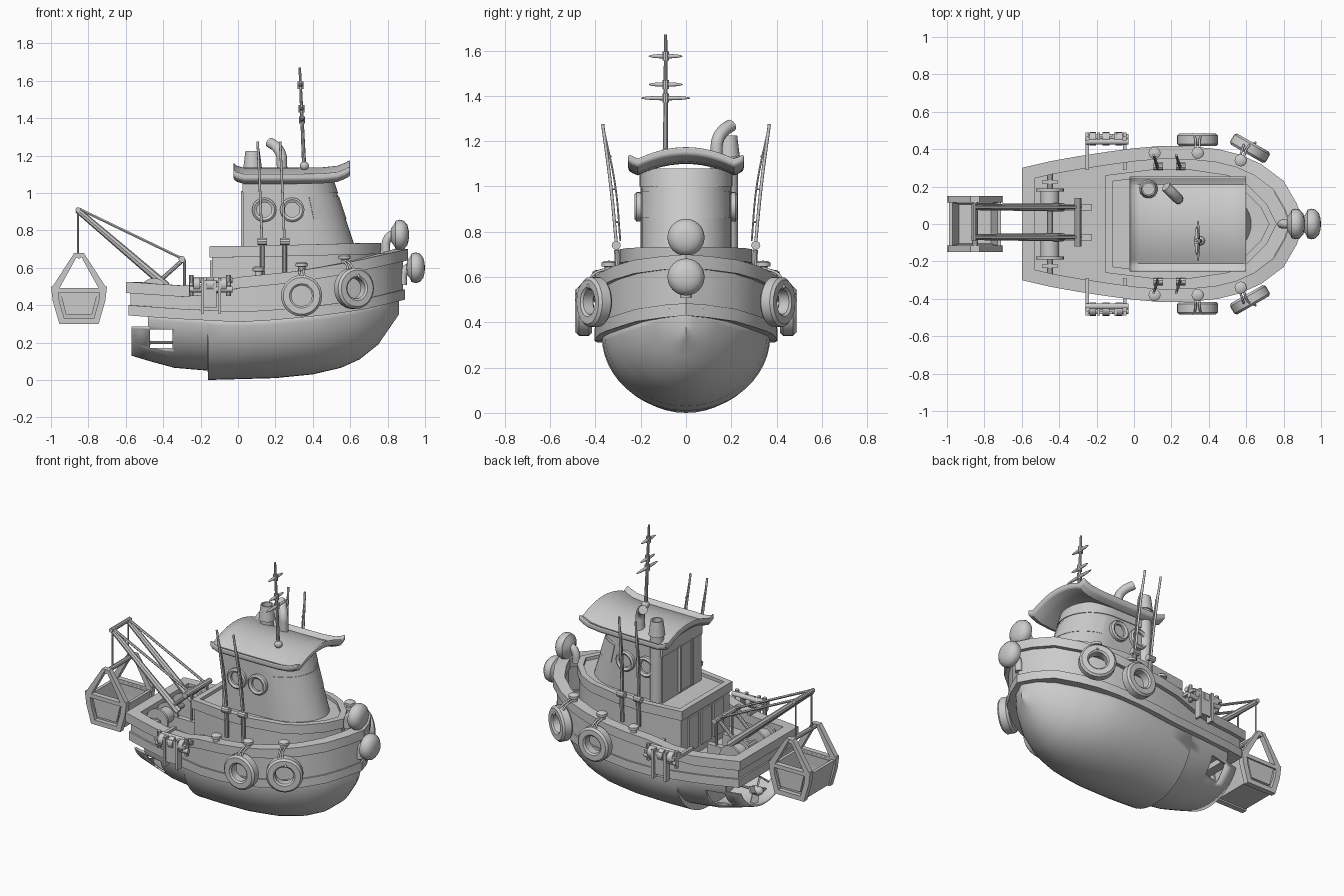
import bpy, bmesh
from math import sin, cos, pi, radians
from mathutils import Vector, Matrix

if "Cube" in bpy.data.objects:
    bpy.data.objects.remove(bpy.data.objects["Cube"])

def mesh(name, verts, faces, angle=35):
    bm = bmesh.new()
    vs = [bm.verts.new(v) for v in verts]
    for f in faces:
        bm.faces.new([vs[i] for i in f])
    bmesh.ops.remove_doubles(bm, verts=bm.verts, dist=1e-5)
    bmesh.ops.recalc_face_normals(bm, faces=bm.faces)
    me = bpy.data.meshes.new(name)
    bm.to_mesh(me)
    bm.free()
    me.shade_smooth()
    me.set_sharp_from_angle(angle=radians(angle))
    ob = bpy.data.objects.new(name, me)
    bpy.context.collection.objects.link(ob)
    return ob

def loft(name, secs, closed=True, caps=True, loop=False, angle=35):
    n, m = len(secs[0]), len(secs)
    faces = []
    for i in range(m if loop else m - 1):
        for j in range(n if closed else n - 1):
            a, b, k = i * n, (i + 1) % m * n, (j + 1) % n
            faces.append((a + j, a + k, b + k, b + j))
    if caps and not loop:
        faces += [tuple(range(n)), tuple(range((m - 1) * n, m * n))]
    return mesh(name, [p for s in secs for p in s], faces, angle)

def lathe(name, prof, loc, axis=(0, 0, 1), n=24, ring=False):
    q, c = Vector(axis).to_track_quat('Z', 'Y'), Vector(loc)
    secs = [[c + q @ Vector((r * cos(2*pi*i/n), r * sin(2*pi*i/n), h)) for r, h in prof] for i in range(n)]
    return loft(name, secs, closed=ring, loop=True)

def bar(name, p, q, r, r2=None, n=10):
    d = Vector(q) - Vector(p)
    return lathe(name, [(0, 0), (r, 0), (r if r2 is None else r2, d.length), (0, d.length)], p, d, n)

def ball(name, loc, r, h, axis=(0, 0, 1)):
    return lathe(name, [(r * sin(pi*i/10), -h * cos(pi*i/10)) for i in range(11)], loc, axis, 20)

def box(name, c, s, rot=None):
    M = Matrix.Translation(c) @ (rot or Matrix()).to_4x4()
    secs = [[M @ Vector((x*s[0]/2, y*s[1]/2, z*s[2]/2)) for x, y in ((-1,-1),(1,-1),(1,1),(-1,1))] for z in (-1, 1)]
    return loft(name, secs)

def pipe(name, pts, r):
    cu = bpy.data.curves.new(name, 'CURVE')
    cu.dimensions, cu.bevel_depth, cu.bevel_resolution, cu.use_fill_caps = '3D', r, 3, True
    sp = cu.splines.new('BEZIER')
    sp.bezier_points.add(len(pts) - 1)
    for b, p in zip(sp.bezier_points, pts):
        b.co = p
        b.handle_left_type = b.handle_right_type = 'AUTO'
    ob = bpy.data.objects.new(name, cu)
    bpy.context.collection.objects.link(ob)

def at(tab, x):
    for (a, u), (b, v) in zip(tab, tab[1:]):
        if x <= b:
            return u + (v - u) * max(0, x - a) / (b - a)
    return tab[-1][1]

def outline(tab, d):
    pts = [Vector(p) for p in tab] + [Vector((x, -w)) for x, w in reversed(tab[:-1])]
    out = []
    for i, p in enumerate(pts):
        a, b = (p - pts[i-1]).normalized(), (pts[(i+1) % len(pts)] - p).normalized()
        na, nb = Vector((a.y, -a.x)), Vector((b.y, -b.x))
        m = (na + nb).normalized()
        out.append(p + m * d / max(.3, m.dot(na)))
    return out

def rim(name, tab, d0, d1, z0, z1):
    secs = []
    for (o, i), (x, w) in zip(zip(outline(tab, d0), outline(tab, d1)), tab + tab[-2::-1]):
        secs.append([(o.x, o.y, z0(x)), (o.x, o.y, z1(x)), (i.x, i.y, z1(x)), (i.x, i.y, z0(x))])
    return loft(name, secs, loop=True)

PLAN = [(-.6,.3),(-.45,.335),(-.3,.362),(-.15,.385),(0,.405),(.15,.418),(.3,.415),(.45,.4),(.57,.37),(.68,.32),(.8,.23),(.87,.11),(.91,0)]
LOW = [(-.57,.27),(-.3,.32),(0,.36),(.25,.375),(.4,.36),(.5,.335),(.65,.26),(.75,.18),(.82,.1),(.86,0)]
KEEL = [(-.57,.13),(-.47,.1),(-.34,.065),(-.162,.05),(-.16,0),(.2,.01),(.4,.03),(.55,.065),(.65,.11),(.75,.19),(.86,.35)]
RAIL = [(-.6,.345),(-.3,.325),(0,.31),(.2,.32),(.5,.35),(.7,.38),(.91,.43)]
SHEER = [(-.6,.525),(-.3,.505),(-.15,.515),(0,.55),(.3,.58),(.6,.63),(.91,.7)]
HOUSE = [(-.14,.25),(.1,.28),(.3,.28),(.5,.25),(.6,.2),(.7,.1),(.75,0)]
zr, zs = (lambda x: at(RAIL, x)), (lambda x: at(SHEER, x))

# Lower hull shell with stern openings
xs = [-.57,-.47,-.34,-.25,-.162,-.16,0,.1,.2,.3,.4,.48,.55,.6,.65,.7,.75,.79,.82,.845,.86]
secs = []
for x in xs:
    w, top, k = at(LOW, x), zr(x) + .02, at(KEEL, x)
    secs.append([(x, w * sin(a), top - (top - k) * cos(a)) for a in [pi * (i/24 - .5) for i in range(25)]])
hull = loft('lower_hull', secs, closed=False, caps=False, angle=50)
so = hull.modifiers.new('thick', 'SOLIDIFY')
so.thickness = .012
for c, s in (((-.41, 0, .22), (.12, 1, .1)), ((-.55, 0, .32), (.14, 1, .07))):
    cut = box('stern_cutter', c, s)
    cut.hide_render = True
    cut.hide_viewport = True
    b = hull.modifiers.new('cut', 'BOOLEAN')
    b.object, b.operation, b.solver = cut, 'DIFFERENCE', 'EXACT'
loft('stern_bulkhead', [[Vector(p) + Vector((d, 0, 0)) for p in secs[3]] for d in (0, .01)])

# Propeller
bar('propeller_shaft', (-.25, 0, .2), (-.52, 0, .2), .008)
ball('propeller_hub', (-.51, 0, .2), .03, .045, (1, 0, 0))
for k in range(4):
    R = Matrix.Rotation(k * pi/2 + .4, 3, 'X')
    box('propeller_blade', Vector((-.51, 0, .2)) + R @ Vector((0, 0, .05)), (.01, .045, .06), R @ Matrix.Rotation(.6, 3, 'Z'))

# Bulwark bands, cap and deck
rim('rub_rail', PLAN, .015, .075, zr, lambda x: zr(x) + .055)
rim('bulwark', PLAN, .025, .06, zr, lambda x: zs(x) - .02)
rim('bulwark_cap', PLAN, 0, .07, lambda x: zs(x) - .06, zs)
loft('deck', [[(x, s * max(0, w - .04), zr(x) + z) for s, z in ((-1,.06),(1,.06),(1,.04),(-1,.04))] for x, w in [(-.57,.3)] + PLAN[1:-1]])

# Deckhouse
ztop = lambda x: .715 + .025 * max(0, x)
loft('deckhouse', [[(x, -w, .36), (x, w, .36), (x, w, ztop(x) - .02), (x, -w, ztop(x) - .02)] for x, w in HOUSE])
rim('deckhouse_rim', HOUSE, -.012, .025, lambda x: ztop(x) - .06, ztop)
for y in (-.13, 0, .13):
    box('deckhouse_rear_panel', (-.142, y, .53), (.015, .1, .22))

# Wheelhouse
def cab(a, z, o=0):
    t = (z - .7) / .36
    return ((.36 - .06*t) + (.27 - .06*t + o) * cos(a), (.2 + o) * sin(a), z)
def cabin(name, z0, z1, o):
    return loft(name, [[(.03 - o, -.2 - o, z)] + [cab(pi*(i/24 - .5), z, o) for i in range(25)] + [(.03 - o, .2 + o, z)] for z in (z0, z1)])
cabin('wheelhouse', .68, 1.08, 0)
cabin('wheelhouse_top_band', 1.0, 1.08, .005)
def pane(name, a0, a1, z0, z1, o):
    A = [radians(a0 + (a1 - a0) * i / 10) for i in range(11)]
    loft(name, [[cab(a, z0, -.01), cab(a, z0, o), cab(a, z1, o), cab(a, z1, -.01)] for a in A])
pane('window_band', -73, 73, .86, .98, .004)
for s in (-1, 1):
    for x in (.14, .29):
        lathe('porthole', [(.04, 0), (.065, 0), (.065, .022), (.055, .03), (.04, .022)], (x, s*.197, .91), (0, s, 0), ring=True)
        lathe('porthole_glass', [(0, .008), (.042, .008)], (x, s*.197, .91), (0, s, 0))
    box('rear_door_jamb', (.025, s*.06 - .03, .86), (.02, .015, .3))
box('rear_door', (.026, -.03, .86), (.012, .11, .29))

# Roof with upturned rounded edges
Y = [-.255 + .51*i/24 for i in range(25)]
def rz(y):
    a = abs(y)
    return 1.135 - .05 * min(a/.21, 1)**2 + max(0, a - .22) * .6
rs = [(-.025,.03),(-.01,.012),(.03,0),(.15,0),(.3,0),(.45,.002),(.53,.01),(.57,.025),(.6,.042)]
roof = loft('roof', [[(x, y, rz(y) + f) for y in Y] + [(x, y, rz(y) + f - .036) for y in reversed(Y)] for x, f in rs])
bv = roof.modifiers.new('round', 'BEVEL')
bv.width, bv.segments, bv.angle_limit = .01, 3, radians(50)

# Funnel, exhaust and mast
lathe('funnel', [(.042,.7),(.042,1.13),(.05,1.13),(.038,1.225),(.03,1.225),(.03,1.15),(0,1.15)], (.078, .188, 0))
pipe('exhaust_pipe', [(.235,.135,1.08),(.235,.135,1.15),(.23,.14,1.205),(.205,.165,1.245),(.17,.2,1.27)], .028)
bar('mast', (.355, -.09, 1.11), (.33, -.09, 1.67), .012, .007)
ball('mast_base', (.355, -.09, 1.145), .024, .024)
for z, w in ((1.39, .11), (1.45, .075), (1.575, .075)):
    x = .355 - .045*(z - 1.11)
    ball('mast_crosspiece', (x, -.09, z), .01, w, (0, 1, 0))
    bar('mast_collar', (x, -.09, z - .02), (x, -.09, z + .02), .015)

# Bow fenders
for x, z, px in ((.865, .775, .79), (.95, .6, .88)):
    pipe('bow_fender_arm', [(px, 0, z - .09), (px + .005, 0, z - .03), (px + .03, 0, z), (x, 0, z)], .024)
    lathe('bow_fender', [(0,-.05),(.035,-.047),(.058,-.03),(.076,-.022),(.082,0),(.076,.022),(.055,.04),(.03,.047),(0,.05)], (x, 0, z), (1, 0, 0))

for s in (-1, 1):
    # Tyre fenders, bollards and ropes
    tyre = [(.055,-.025),(.065,-.034),(.098,-.034),(.11,-.022),(.11,.022),(.098,.034),(.065,.034),(.055,.025)]
    for x, y, z, ax, bx, by, bz in ((.34,.45,.45,(0,s,0),.34,.38,.585), (.62,.405,.49,(.5,s*.87,0),.57,.34,.63)):
        lathe('tyre_fender', tyre, (x, s*y, z), ax, 28, True)
        for d in (-.012, .012):
            pipe('tyre_rope', [(bx + d, s*by, bz + .01), ((bx + x)/2 + d, s*(y + .005), z + .12), (x + d*2.5, s*(y + .03), z + .06)], .006)
    for x, y, z in ((.34,.38,.585), (.57,.34,.625), (.11,.38,.56)):
        lathe('bollard', [(0,-.02),(.02,-.02),(.02,.02),(.032,.022),(.032,.038),(.02,.046),(0,.047)], (x, s*y, z), n=16)

    # Fishing rods with holders, reels, guides and bowed lines
    for x in (.13, .25):
        bar('rod_holder', (x, s*.3, .56), (x, s*.305, .72), .013)
        pipe('rod', [(x, s*.303, .7), (x - .012, s*.332, 1.0), (x - .025, s*.368, 1.275)], .007)
        pipe('rod_line', [(x - .002, s*.29, .76), (x - .012, s*.312, 1.0), (x - .025, s*.368, 1.275)], .004)
        bar('reel', (x - .025, s*.308, .74), (x + .025, s*.308, .74), .02)
        for t in (.25, .5, .75):
            bar('rod_guide', (x - .025*t, s*(.283 + .06*t), .7 + .575*t), (x - .025*t, s*(.303 + .063*t), .7 + .575*t), .005, n=6)

    # Side net hauler
    for x in (-.25, -.05):
        box('hauler_arm', (x, s*.39, .515), (.02, .2, .02))
        bar('hauler_post', (x, s*.455, .45), (x, s*.455, .56), .013)
    for z, y in ((.535, .44), (.485, .465)):
        bar('hauler_roller', (-.26, s*y, z), (-.03, s*y, z), .016, n=12)
    for x in (-.22, -.15, -.08):
        bar('roller_flange', (x - .018, s*.455, .51), (x + .018, s*.455, .51), .036, n=16)
    box('hauler_guard', (-.15, s*.475, .46), (.07, .014, .15))
    for x in (-.19, -.1):
        box('hauler_strut', (x, s*.468, .45), (.016, .045, .19))

    # Crane boom, stay frame and cable
    y = s*.08 + .01
    bar('boom', (-.38, y, .5), (-.86, y, .91), .023, .016, 8)
    bar('boom_stay', (-.43, y, .52), (-.29, y, .645), .012)
    bar('boom_post', (-.285, y, .37), (-.285, y, .645), .008)
    bar('boom_cable', (-.29, y, .645), (-.85, y, .915), .008, n=6)
    bar('bucket_cable', (-.855, y, .91), (-.855, y, .67), .006, n=6)
    box('crane_base', (-.36, y, .42), (.27, .035, .1))

    # Winch drum
    lathe('winch_drum', [(0,-.06),(.075,-.06),(.075,-.045),(.05,-.045),(.05,.045),(.075,.045),(.075,.06),(0,.06)], (-.45, s*.13, .47), (0, 1, 0))
    box('winch_stand', (-.45, s*.225, .43), (.08, .02, .12))

    # Bucket end frames: flat sloping legs, straps and rails
    for t in (-1, 1):
        for nm, pts in (('bucket_frame_leg', ((.68, .025, .0), (.49, .148, .105))), ('bucket_side_strap', ((.5, .15, .115), (.42, .14, .105), (.3, .105, .07)))):
            loft(nm, [[(-.85 + t*u, s*.133 + v, z) for u, v in ((a, -.017), (a, .017), (b, .017), (b, -.017))] for z, a, b in pts])
    box('bucket_top_rail', (-.85, s*.133, .48), (.28, .034, .025))
    box('bucket_bottom_rail', (-.85, s*.133, .315), (.21, .034, .03))

bar('winch_axle', (-.45, -.27, .47), (-.45, .27, .47), .016)
bar('boom_pulley_shaft', (-.3, -.12, .645), (-.3, .14, .645), .018)
bar('boom_tip_shaft', (-.855, -.09, .91), (-.855, .11, .91), .014)
bar('bucket_crossbar', (-.85, -.145, .665), (-.85, .145, .665), .015)

# Open bucket trough
def quad(h, z, y):
    return [(-.85 - h, -y, z), (-.85 + h, -y, z), (-.85 + h, y, z), (-.85 - h, y, z)]
loft('bucket', [quad(.1, .31, .12), quad(.14, .48, .135), quad(.12, .48, .115), quad(.085, .33, .105)])
for s in (-1, 1):
    loft('bucket_end_panel', [[(-.85 + t*h, s*y, z) for t, y in ((-1,.11), (1,.11), (1,.14), (-1,.14))] for h, z in ((.07, .35), (.1, .47))])
